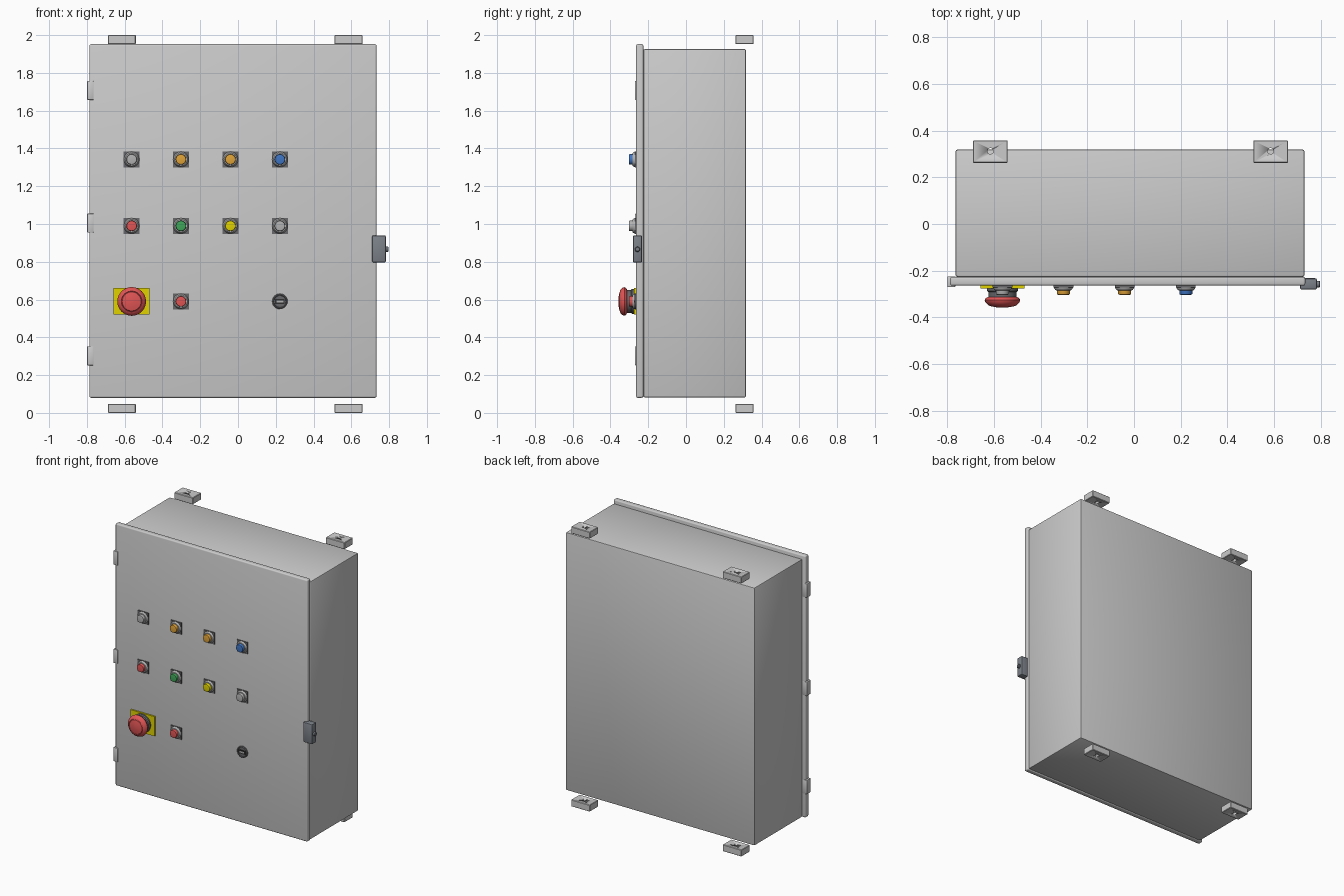
import bpy, bmesh, math
from mathutils import Vector

if "Cube" in bpy.data.objects:
    bpy.data.objects.remove(bpy.data.objects["Cube"])

FRONT = -0.264  # y of the door face


def mat(name, rgb):
    m = bpy.data.materials.new(name)
    m.diffuse_color = (*rgb, 1)
    m.use_nodes = True
    m.node_tree.nodes["Principled BSDF"].inputs["Base Color"].default_value = m.diffuse_color
    return m


RED = mat("red", (0.75, 0.09, 0.09))
GREEN = mat("green", (0.05, 0.38, 0.1))
YELLOW = mat("yellow", (0.75, 0.65, 0.0))
ORANGE = mat("orange", (0.75, 0.37, 0.04))
BLUE = mat("blue", (0.05, 0.18, 0.55))
CLEAR = mat("clear_grey", (0.45, 0.45, 0.45))
DARK = mat("dark_grey", (0.14, 0.14, 0.15))
BLACK = mat("black", (0.03, 0.03, 0.03))
STEEL = mat("steel", (0.2, 0.22, 0.25))


def finish(name, bm, material=None):
    bmesh.ops.recalc_face_normals(bm, faces=bm.faces)
    me = bpy.data.meshes.new(name)
    bm.to_mesh(me)
    bm.free()
    ob = bpy.data.objects.new(name, me)
    bpy.context.collection.objects.link(ob)
    if material:
        me.materials.append(material)
    bpy.ops.object.select_all(action='DESELECT')
    ob.select_set(True)
    bpy.context.view_layer.objects.active = ob
    bpy.ops.object.shade_smooth_by_angle(angle=math.radians(35))
    return ob


def box(name, x, y, z, material=None, bevel=0.0, segments=2):
    """Box from (min, max) ranges with optionally rounded edges."""
    bm = bmesh.new()
    bmesh.ops.create_cube(bm, size=1)
    for v in bm.verts:
        v.co = Vector([r[0] if c < 0 else r[1] for c, r in zip(v.co, (x, y, z))])
    if bevel:
        bmesh.ops.bevel(bm, geom=bm.edges[:], offset=bevel, segments=segments,
                        profile=0.5, affect='EDGES')
    return finish(name, bm, material)


def lathe(name, centre, profile, axis=(0, -1, 0), material=None, sides=32):
    """Turn (radius, height) points around an axis; ends are capped."""
    rot = Vector((0, 0, 1)).rotation_difference(Vector(axis))
    bm = bmesh.new()
    rings = []
    for r, h in profile:
        rings.append([bm.verts.new(Vector(centre) + rot @ Vector(
            (r * math.cos(2 * math.pi * i / sides), r * math.sin(2 * math.pi * i / sides), h)))
            for i in range(sides)])
    for a, b in zip(rings, rings[1:]):
        for i in range(sides):
            j = (i + 1) % sides
            bm.faces.new((a[i], a[j], b[j], b[i]))
    bm.faces.new(rings[0])
    bm.faces.new(rings[-1])
    return finish(name, bm, material)


# Cabinet and overlapping door
box("cabinet_body", (-0.764, 0.73), (-0.226, 0.318), (0.082, 1.926), bevel=0.008)
box("door", (-0.787, 0.733), (FRONT, -0.226), (0.08, 1.952), bevel=0.009, segments=3)

# Hinges wrapping the left edge of the door
for i, z in enumerate((0.302, 1.005, 1.707)):
    box(f"hinge_{i + 1}", (-0.799, -0.764), (-0.27, -0.224), (z - 0.05, z + 0.05), bevel=0.004)

# Wall mounting lugs, each with a vertical bolt hole
for side, x in (("left", -0.615), ("right", 0.585)):
    for level, z in (("bottom", 0.024), ("top", 1.976)):
        lug = box(f"{side}_{level}_mounting_lug", (x - 0.074, x + 0.074), (0.262, 0.358),
                  (z - 0.024, z + 0.024), bevel=0.003, segments=1)
        cutter = lathe(f"{side}_{level}_hole_cutter", (x, 0.312, z - 0.05),
                       [(0.013, 0), (0.013, 0.1)], axis=(0, 0, 1), sides=20)
        cutter.hide_render = True
        cutter.hide_set(True)
        mod = lug.modifiers.new("bolt_hole", 'BOOLEAN')
        mod.operation = 'DIFFERENCE'
        mod.object = cutter

# Latch with its side lock
box("latch_body", (0.71, 0.783), (-0.281, -0.232), (0.796, 0.94), STEEL, bevel=0.008)
lathe("latch_lock", (0.775, -0.257, 0.866), [(0.014, 0), (0.014, 0.018), (0.01, 0.022)],
      axis=(1, 0, 0), material=STEEL, sides=20)

# Pushbuttons and indicator lamps
columns = (-0.563, -0.302, -0.04, 0.222)
rows = (
    (1.342, (CLEAR, ORANGE, ORANGE, BLUE)),
    (0.99, (RED, GREEN, YELLOW, CLEAR)),
    (0.59, (None, RED, None, None)),
)
for r, (z, colours) in enumerate(rows):
    for c, (x, colour) in enumerate(zip(columns, colours)):
        if colour is None:
            continue
        tag = f"row{r + 1}_col{c + 1}"
        box(f"button_plate_{tag}", (x - 0.042, x + 0.042), (FRONT - 0.007, FRONT + 0.003),
            (z - 0.042, z + 0.042), DARK)
        lathe(f"button_bezel_{tag}", (x, FRONT, z),
              [(0.041, 0.004), (0.041, 0.009), (0.034, 0.019), (0.03, 0.02)], material=CLEAR)
        lathe(f"button_cap_{tag}", (x, FRONT, z),
              [(0.028, 0.016), (0.028, 0.034), (0.026, 0.038), (0.022, 0.039)], material=colour)

# Emergency stop: yellow plate, dark neck, red mushroom head
x, z = columns[0], 0.59
box("emergency_stop_plate", (x - 0.095, x + 0.095), (FRONT - 0.011, FRONT + 0.003),
    (z - 0.07, z + 0.07), YELLOW)
lathe("emergency_stop_neck", (x, FRONT, z),
      [(0.066, 0.005), (0.066, 0.022), (0.06, 0.028), (0.06, 0.055)], material=DARK, sides=40)
lathe("emergency_stop_head", (x, FRONT, z),
      [(0.062, 0.048), (0.072, 0.054), (0.076, 0.062), (0.073, 0.071), (0.06, 0.084),
       (0.055, 0.086), (0.053, 0.083), (0.05, 0.088), (0.03, 0.092), (0.008, 0.094)],
      material=RED, sides=40)

# Round service port with a recessed socket
x = columns[3]
lathe("port_ring", (x, FRONT, z),
      [(0.041, -0.003), (0.041, 0.005), (0.036, 0.009), (0.033, 0.009), (0.031, 0.005)],
      material=DARK)
box("port_socket", (x - 0.025, x + 0.025), (FRONT - 0.009, FRONT), (z - 0.013, z + 0.013), BLACK)
box("port_tongue", (x - 0.018, x + 0.018), (FRONT - 0.011, FRONT), (z - 0.005, z + 0.006), CLEAR)
